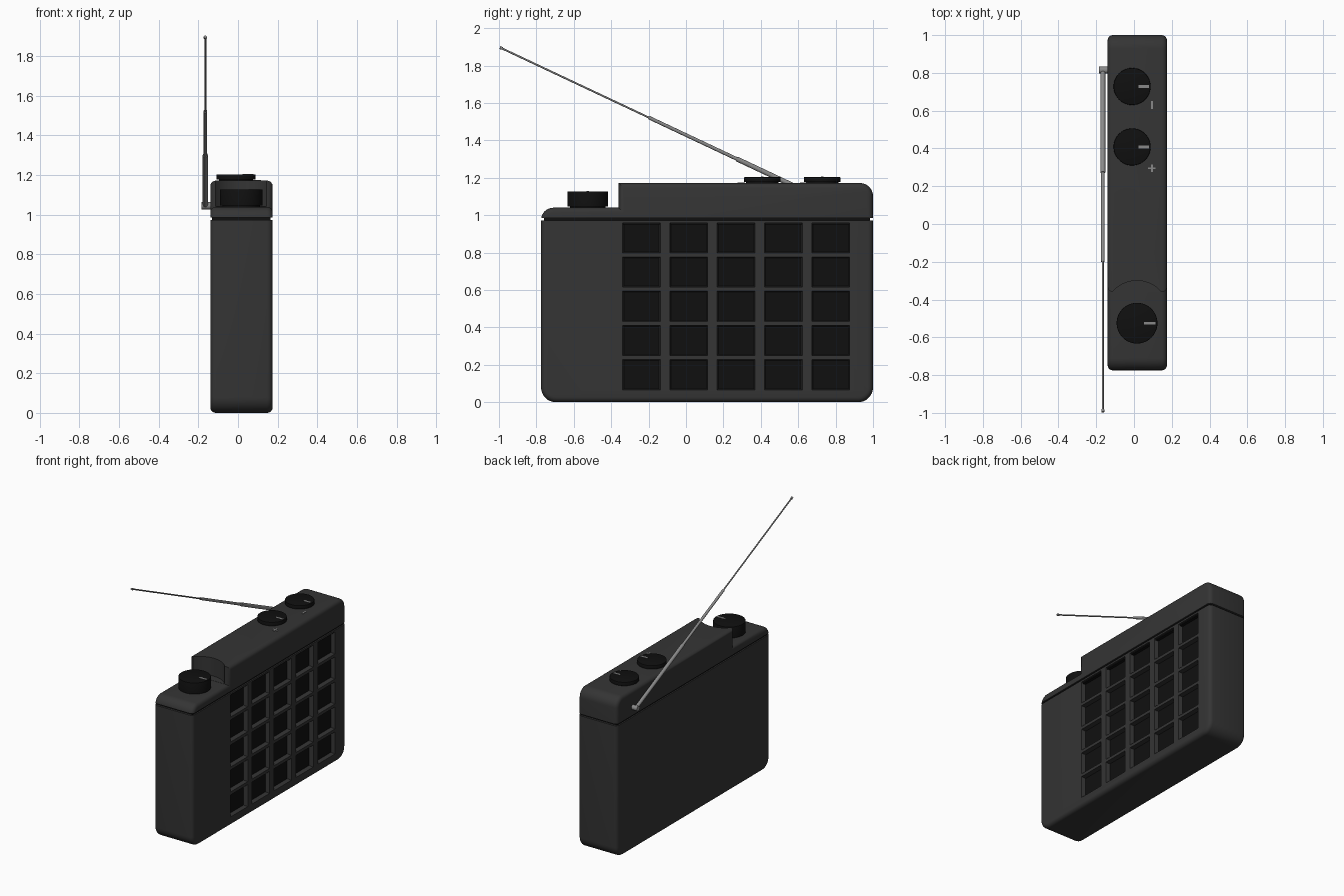
import bpy, bmesh, math
from mathutils import Vector, Matrix

if "Cube" in bpy.data.objects:
    bpy.data.objects.remove(bpy.data.objects["Cube"])


def material(name, v):
    m = bpy.data.materials.new(name)
    m.diffuse_color = (v, v, v, 1)
    m.use_nodes = True
    m.node_tree.nodes["Principled BSDF"].inputs["Base Color"].default_value = m.diffuse_color
    return m


SHELL = material("charcoal plastic", 0.035)
BLACK = material("black plastic", 0.005)
METAL = material("grey metal", 0.25)


def finish(bm, name, mat, smooth=True):
    bmesh.ops.recalc_face_normals(bm, faces=bm.faces)
    me = bpy.data.meshes.new(name)
    bm.to_mesh(me)
    bm.free()
    ob = bpy.data.objects.new(name, me)
    bpy.context.collection.objects.link(ob)
    me.materials.append(mat)
    bpy.ops.object.select_all(action='DESELECT')
    ob.select_set(True)
    bpy.context.view_layer.objects.active = ob
    if smooth:
        bpy.ops.object.shade_smooth_by_angle(angle=math.radians(35))
    return ob


def add_box(bm, lo, hi):
    lo, hi = Vector(lo), Vector(hi)
    m = Matrix.Translation((lo + hi) / 2) @ Matrix.Diagonal((*(hi - lo), 1))
    return bmesh.ops.create_cube(bm, size=1, matrix=m)['verts']


def box(name, lo, hi, mat):
    bm = bmesh.new()
    add_box(bm, lo, hi)
    return finish(bm, name, mat, False)


def add_rod(bm, a, b, r1, r2, n):
    a, b = Vector(a), Vector(b)
    rot = (b - a).to_track_quat('Z', 'Y').to_matrix().to_4x4()
    bmesh.ops.create_cone(bm, cap_ends=True, segments=n, radius1=r1, radius2=r2,
                          depth=(b - a).length, matrix=Matrix.Translation((a + b) / 2) @ rot)


def cut(ob, cutter):
    cutter.hide_render = True
    mod = ob.modifiers.new("cut", 'BOOLEAN')
    mod.operation, mod.solver, mod.object = 'DIFFERENCE', 'EXACT', cutter
    bpy.ops.object.select_all(action='DESELECT')
    ob.select_set(True)
    bpy.context.view_layer.objects.active = ob
    bpy.ops.object.modifier_apply(modifier=mod.name)
    bpy.data.objects.remove(cutter)
    bpy.ops.object.shade_smooth_by_angle(angle=math.radians(35))


# Side silhouette: y, z, corner radius
PROFILE = [(-.775, 0, .08), (1, 0, .08), (1, 1.172, .07),
           (-.36, 1.172, 0), (-.36, 1.04, 0), (-.775, 1.04, .065)]
X0, X1 = -.14, .175


def silhouette():
    pts = []
    for i, (y, z, r) in enumerate(PROFILE):
        p = Vector((0, y, z))
        if r == 0:
            pts.append(p)
            continue
        a = (Vector((0, *PROFILE[i - 1][:2])) - p).normalized()
        b = (Vector((0, *PROFILE[(i + 1) % len(PROFILE)][:2])) - p).normalized()
        for k in range(9):
            t = math.pi / 2 * k / 8
            pts.append(p + r * (a * (1 - math.sin(t)) + b * (1 - math.cos(t))))
    return pts


def shell_part(name, z, keep_below):
    bm = bmesh.new()
    face = bm.faces.new([bm.verts.new(p + Vector((X0, 0, 0))) for p in silhouette()])
    ext = bmesh.ops.extrude_face_region(bm, geom=[face], use_keep_orig=True)['geom']
    bmesh.ops.translate(bm, vec=(X1 - X0, 0, 0),
                        verts=[g for g in ext if isinstance(g, bmesh.types.BMVert)])
    bmesh.ops.recalc_face_normals(bm, faces=bm.faces)
    rim = [e for e in bm.edges if abs(e.verts[0].co.x - e.verts[1].co.x) < 1e-5]
    bmesh.ops.bevel(bm, geom=rim, offset=.028, segments=4, profile=.5, affect='EDGES')
    res = bmesh.ops.bisect_plane(bm, geom=bm.verts[:] + bm.edges[:] + bm.faces[:],
                                 plane_co=(0, 0, z), plane_no=(0, 0, 1),
                                 clear_outer=keep_below, clear_inner=not keep_below)
    bmesh.ops.holes_fill(bm, edges=[g for g in res['geom_cut']
                                    if isinstance(g, bmesh.types.BMEdge)], sides=0)
    return finish(bm, name, SHELL)


# Case, dark seam and lid
case = shell_part("case", .973, True)
lid = shell_part("lid", .985, False)
box("seam_core", (X0 + .01, -.76, .95), (X1 - .01, .985, 1.0), BLACK)

# Curved recess behind the large knob
bm = bmesh.new()
add_rod(bm, (.015, -.47, 1.041), (.015, -.47, 1.3), .17, .17, 64)
cut(lid, finish(bm, "recess_cutter", SHELL))

# Speaker grille: 5 x 5 tapered pockets over a dark panel
bm = bmesh.new()
for i in range(5):
    for j in range(5):
        y, z = .268 + (i - 2) * .253, .513 + (j - 2) * .183
        vs = add_box(bm, (.13, y - .092, z - .073), (.19, y + .092, z + .073))
        for v in vs:
            if v.co.x > .15:
                v.co.y += math.copysign(.012, v.co.y - y)
                v.co.z += math.copysign(.01, v.co.z - z)
cut(case, finish(bm, "grille_cutter", SHELL, False))
box("speaker_panel", (.125, -.36, .05), (.144, .9, .966), BLACK)


# Knobs with pointer lines
def knob(name, x, y, z0, z1, r):
    bm = bmesh.new()
    add_rod(bm, (x, y, z0 - .01), (x, y, z0 + .006), r * .88, r * .88, 48)
    add_rod(bm, (x, y, z0 + .006), (x, y, z1), r, r, 48)
    top = [e for e in bm.edges if all(abs(v.co.z - z1) < 1e-5 for v in e.verts)]
    bmesh.ops.bevel(bm, geom=top, offset=.004, segments=2, profile=.5, affect='EDGES')
    finish(bm, name, BLACK)
    box(name + "_pointer", (x + r * .34, y - .007, z1 - .005),
        (x + r * .9, y + .007, z1 + .002), METAL)


knob("tuning_knob", .016, -.525, 1.04, 1.128, .108)
knob("volume_knob", -.01, .408, 1.172, 1.204, .098)
knob("tone_knob", -.01, .728, 1.172, 1.204, .098)

# Plus and minus marks
box("minus_mark", (.09, .61, 1.168), (.1, .65, 1.176), METAL)
bm = bmesh.new()
add_box(bm, (.09, .275, 1.168), (.1, .315, 1.176))
add_box(bm, (.075, .29, 1.168), (.115, .3, 1.1755))
finish(bm, "plus_mark", METAL, False)

# Telescopic antenna on its pivot
AX = -.165
BASE, TIP = Vector((AX, .815, 1.045)), Vector((AX, -.995, 1.897))
bm = bmesh.new()
for t0, t1, r in [(0, .3, .013), (.3, .56, .0095), (.56, 1, .005)]:
    add_rod(bm, BASE.lerp(TIP, t0), BASE.lerp(TIP, t1), r, r, 16)
add_rod(bm, BASE.lerp(TIP, .993), TIP, .008, .008, 16)
finish(bm, "antenna", METAL)
bm = bmesh.new()
add_rod(bm, (-.13, .815, 1.045), (-.184, .815, 1.045), .018, .018, 24)
finish(bm, "antenna_pivot", METAL)
